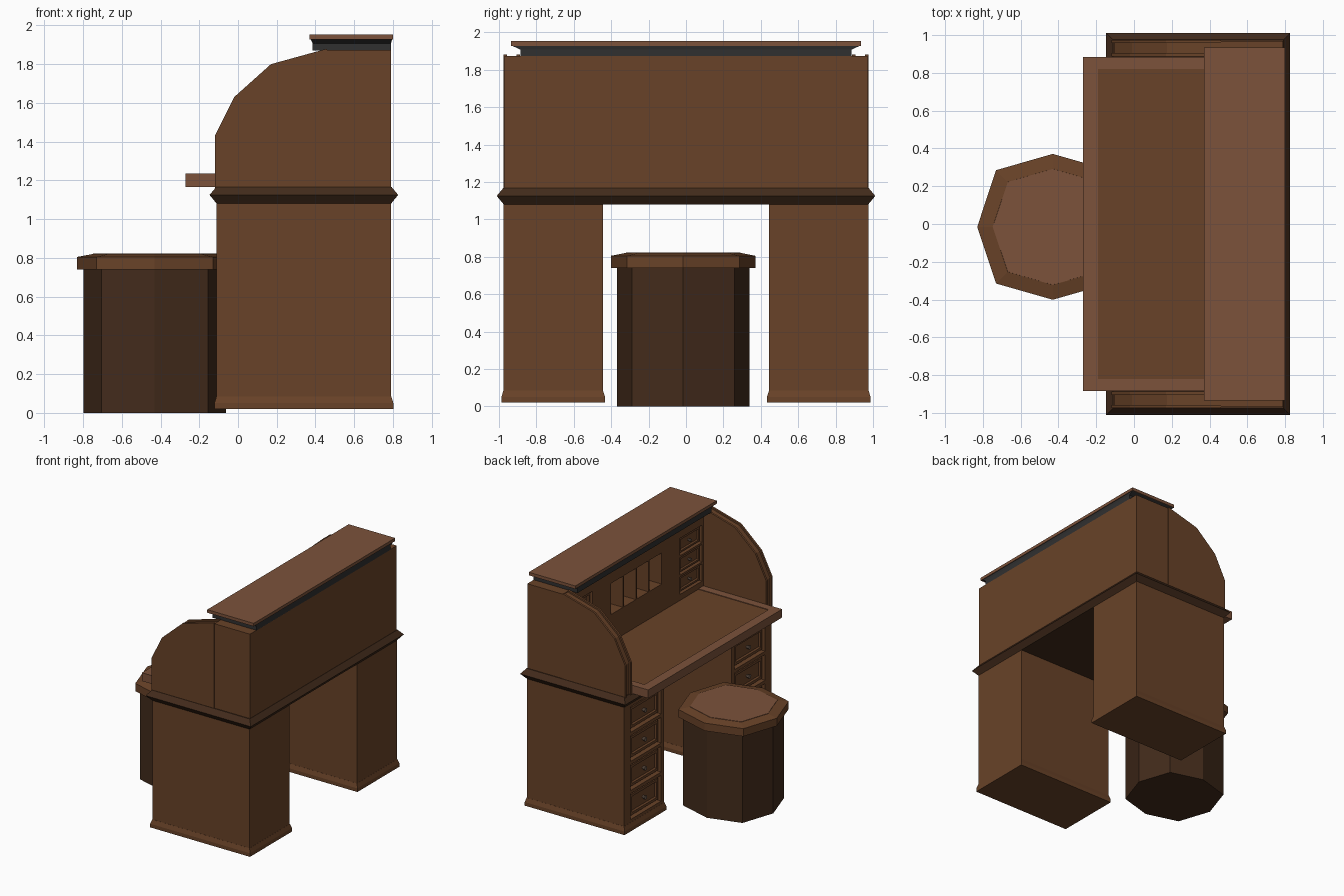
import bpy, bmesh, math
from mathutils import Matrix

if "Cube" in bpy.data.objects:
    bpy.data.objects.remove(bpy.data.objects["Cube"])


def mat(name, rgb):
    m = bpy.data.materials.new(name)
    m.diffuse_color = (*rgb, 1)
    m.use_nodes = True
    m.node_tree.nodes["Principled BSDF"].inputs["Base Color"].default_value = m.diffuse_color
    return m


WOOD = mat("wood", (0.14, 0.055, 0.021))
LIGHT = mat("light_wood", (0.20, 0.085, 0.043))
DARK = mat("dark_wood", (0.055, 0.024, 0.011))
GREY = mat("dark_grey", (0.03, 0.03, 0.03))
METAL = mat("knob_metal", (0.16, 0.11, 0.08))


def finish(name, bm, material):
    bmesh.ops.recalc_face_normals(bm, faces=bm.faces)
    me = bpy.data.meshes.new(name)
    bm.to_mesh(me)
    bm.free()
    me.materials.append(material)
    ob = bpy.data.objects.new(name, me)
    bpy.context.collection.objects.link(ob)
    return ob


def add_loft(bm, rings):
    loops = [[bm.verts.new(p) for p in r] for r in rings]
    n = len(loops[0])
    for a, b in zip(loops, loops[1:]):
        for i in range(n):
            bm.faces.new((a[i], a[(i + 1) % n], b[(i + 1) % n], b[i]))
    bm.faces.new(loops[0][::-1])
    return bm.faces.new(loops[-1])


def loft(name, rings, material):
    bm = bmesh.new()
    add_loft(bm, rings)
    return finish(name, bm, material)


def rect(x0, x1, y0, y1, z, grow=0.0):
    x0, x1, y0, y1 = x0 - grow, x1 + grow, y0 - grow, y1 + grow
    return [(x0, y0, z), (x1, y0, z), (x1, y1, z), (x0, y1, z)]


def box_rings(x0, x1, y0, y1, z0, z1):
    return [rect(x0, x1, y0, y1, z0), rect(x0, x1, y0, y1, z1)]


def box(name, x0, x1, y0, y1, z0, z1, material):
    return loft(name, box_rings(x0, x1, y0, y1, z0, z1), material)


def cut(ob, boxes):
    bm = bmesh.new()
    for b in boxes:
        add_loft(bm, box_rings(*b))
    cutter = finish(ob.name + "_cutter", bm, DARK)
    cutter.hide_render = True
    cutter.hide_viewport = True
    mod = ob.modifiers.new("recesses", 'BOOLEAN')
    mod.operation, mod.object, mod.solver = 'DIFFERENCE', cutter, 'EXACT'


def drawer(name, x, y0, y1, z0, z1, border, knob):
    # Front with sunken centre panel, facing -x
    bm = bmesh.new()
    add_loft(bm, box_rings(x, x + 0.03, y0, y1, z0, z1))
    bmesh.ops.recalc_face_normals(bm, faces=bm.faces)
    front = [f for f in bm.faces if f.normal.x < -0.9]
    bmesh.ops.inset_region(bm, faces=front, thickness=border)
    bmesh.ops.inset_region(bm, faces=front, thickness=border * 0.4, depth=-0.012)
    finish(name, bm, WOOD)
    bm = bmesh.new()
    c = Matrix.Translation((x, (y0 + y1) / 2, (z0 + z1) / 2)) @ Matrix.Rotation(-math.pi / 2, 4, 'Y')
    bmesh.ops.create_cone(bm, cap_ends=True, segments=8, radius1=knob * 0.6, radius2=knob,
                          depth=0.03, matrix=c)
    finish(name + "_knob", bm, METAL)


def prism_y(name, profile, y0, y1, material):
    return loft(name, [[(x, y, z) for x, z in profile] for y in (y0, y1)], material)


# Pedestals with four drawers each
for s, side in ((1, "left"), (-1, "right")):
    ya, yb = sorted((s * 0.445, s * 0.975))
    ped = box(side + "_pedestal", -0.11, 0.79, ya, yb, 0.06, 1.09, WOOD)
    loft(side + "_base_moulding", [rect(-0.11, 0.79, ya, yb, 0.02, 0.012),
                                   rect(-0.11, 0.79, ya, yb, 0.05, 0.012),
                                   rect(-0.11, 0.79, ya, yb, 0.085, 0.001)], WOOD)
    da, db = sorted((s * 0.485, s * 0.89))
    holes = []
    for i in range(4):
        z = 0.11 + 0.243 * i
        holes.append((-0.2, -0.07, da, db, z, z + 0.215))
        drawer(f"{side}_drawer_{i + 1}", -0.095, da + 0.02, db - 0.02, z + 0.02, z + 0.195, 0.03, 0.018)
    cut(ped, holes)

# Flared waist moulding
loft("waist_moulding", [rect(-0.11, 0.79, -0.975, 0.975, 1.08),
                        rect(-0.11, 0.79, -0.975, 0.975, 1.09, 0.008),
                        rect(-0.11, 0.79, -0.975, 0.975, 1.125, 0.037),
                        rect(-0.11, 0.79, -0.975, 0.975, 1.167, 0.002)], DARK)

# Writing surface with sunken inlay
slab = box("writing_surface", -0.27, 0.48, -0.885, 0.885, 1.165, 1.235, LIGHT)
cut(slab, [(-0.19, 0.6, -0.82, 0.82, 1.228, 1.3)])
box("writing_inlay", -0.19, 0.48, -0.82, 0.82, 1.2, 1.23, WOOD)

# Rear cabinet with pigeonholes and small drawers
cabinet = box("rear_cabinet", 0.46, 0.79, -0.97, 0.97, 1.16, 1.873, WOOD)
holes = [(0.3, 0.68, y + 0.006, y + 0.164, 1.46, 1.72) for y in (-0.34, -0.17, 0.0, 0.17)]
for s, side in ((1, "left"), (-1, "right")):
    da, db = sorted((s * 0.58, s * 0.87))
    for i in range(3):
        z = 1.28 + 0.162 * i
        holes.append((0.3, 0.5, da, db, z, z + 0.145))
        drawer(f"{side}_small_drawer_{i + 1}", 0.475, da + 0.012, db - 0.012, z + 0.012, z + 0.133, 0.02, 0.013)
cut(cabinet, holes)

# Curved side panels with raised lips forming the shutter track
curve = [(-0.12, 1.16), (-0.12, 1.43), (-0.02, 1.63), (0.17, 1.80), (0.46, 1.88), (0.46, 1.16)]
track = [(-0.107, 1.16), (-0.107, 1.426), (-0.01, 1.621), (0.175, 1.787), (0.46, 1.867), (0.46, 1.16)]
for s, side in ((1, "left"), (-1, "right")):
    prism_y(side + "_side_panel", track, s * 0.90, s * 0.965, WOOD)
    prism_y(side + "_outer_lip", curve, s * 0.958, s * 0.975, WOOD)
    prism_y(side + "_inner_lip", curve, s * 0.888, s * 0.905, WOOD)

# Top cap
box("cap_neck", 0.385, 0.79, -0.885, 0.885, 1.87, 1.91, GREY)
loft("cap_flare", [rect(0.385, 0.79, -0.885, 0.885, 1.907), rect(0.375, 0.795, -0.93, 0.93, 1.928)], GREY)
box("cap_top", 0.37, 0.80, -0.935, 0.935, 1.927, 1.953, LIGHT)


# Eight-sided stool
def octagon(r, d, z):
    pts = [(r, 0), (d, d), (0, r * 0.965), (-d, d), (-r, 0), (-d, -d), (0, -r * 0.965), (d, -d)]
    return [(x - 0.43, y - 0.015, z) for x, y in pts]


loft("stool_body", [octagon(0.367, 0.275, 0), octagon(0.367, 0.275, 0.75)], DARK)
loft("stool_seat_rim", [octagon(0.40, 0.30, 0.74), octagon(0.40, 0.30, 0.805),
                        octagon(0.32, 0.24, 0.82)], WOOD)
loft("stool_cushion", [octagon(0.32, 0.24, 0.80), octagon(0.318, 0.238, 0.823)], LIGHT)
